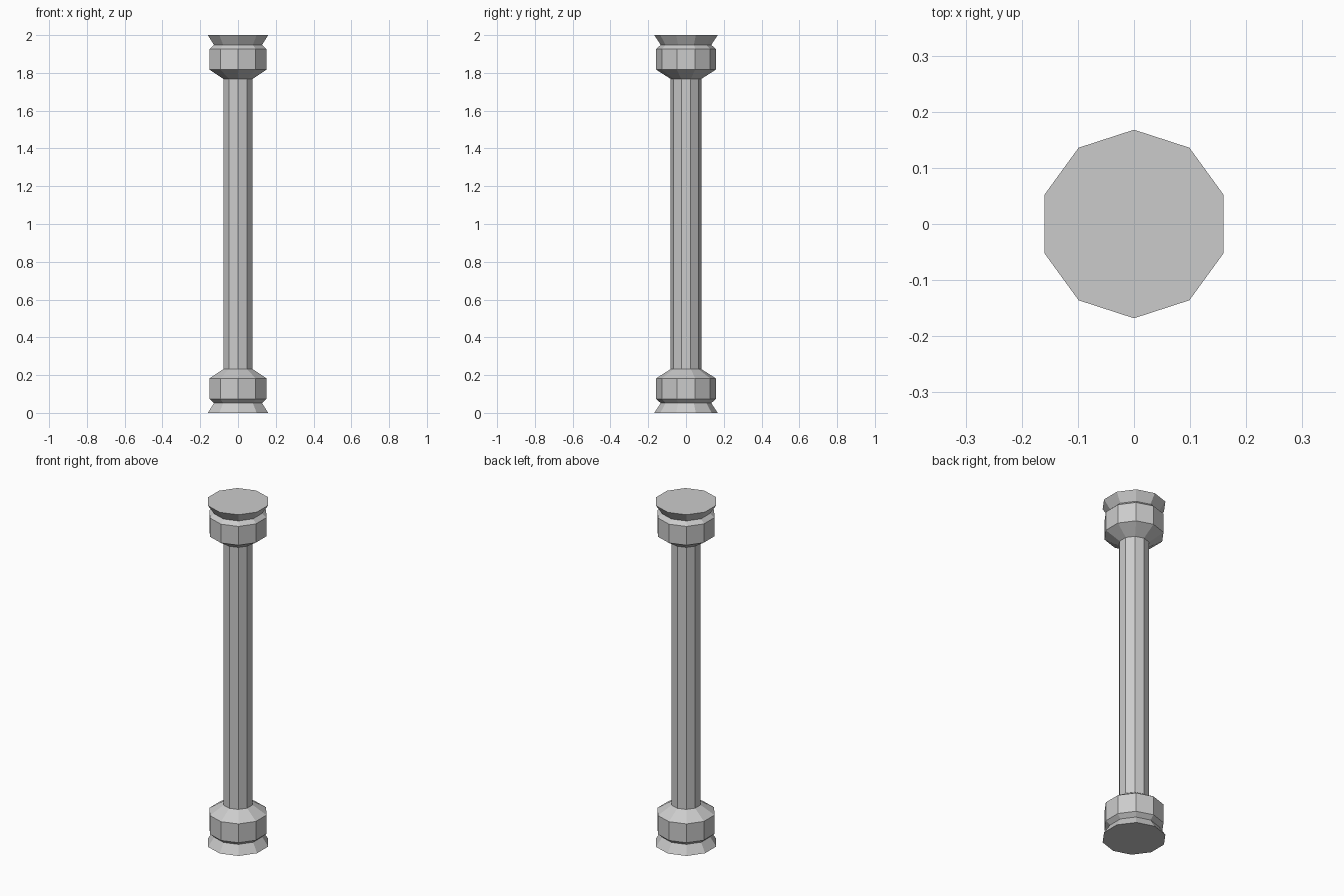
import bpy, bmesh
from math import pi, cos, sin

if "Cube" in bpy.data.objects:
    bpy.data.objects.remove(bpy.data.objects["Cube"])

SIDES = 10
HEIGHT = 2.0


def lathe(name, profile, cap_start=False):
    """Sweep (radius, z) points round the z axis as a ten-sided, flat-faced part."""
    bm = bmesh.new()
    rings = []
    for r, z in profile:
        angles = [pi / 2 + 2 * pi * i / SIDES for i in range(SIDES)]
        rings.append([bm.verts.new((r * cos(a), r * sin(a), z)) for a in angles])
    for low, high in zip(rings, rings[1:]):
        for i in range(SIDES):
            j = (i + 1) % SIDES
            bm.faces.new((low[i], low[j], high[j], high[i]))
    if cap_start:
        bm.faces.new(rings[0])
    bmesh.ops.recalc_face_normals(bm, faces=bm.faces)
    mesh = bpy.data.meshes.new(name)
    bm.to_mesh(mesh)
    bm.free()
    obj = bpy.data.objects.new(name, mesh)
    bpy.context.collection.objects.link(obj)
    return obj


# Flared foot, narrow waist, straight collar, taper to the shaft
end_profile = [(0.168, 0.0), (0.134, 0.052), (0.158, 0.073),
               (0.158, 0.183), (0.081, 0.232)]

# Base and its mirrored twin at the top
lathe("base", end_profile, cap_start=True)
lathe("capital", [(r, HEIGHT - z) for r, z in end_profile], cap_start=True)

# Plain shaft between them
r, z = end_profile[-1]
lathe("shaft", [(r, z), (r, HEIGHT - z)])

# Make the open-shell parts face outwards
for obj in bpy.context.collection.objects:
    bm = bmesh.new()
    bm.from_mesh(obj.data)
    wrong = [f for f in bm.faces if abs(f.normal.z) < 0.99
             and f.normal.x * f.calc_center_median().x + f.normal.y * f.calc_center_median().y < 0]
    if wrong:
        bmesh.ops.reverse_faces(bm, faces=bm.faces)
        bm.to_mesh(obj.data)
    bm.free()
